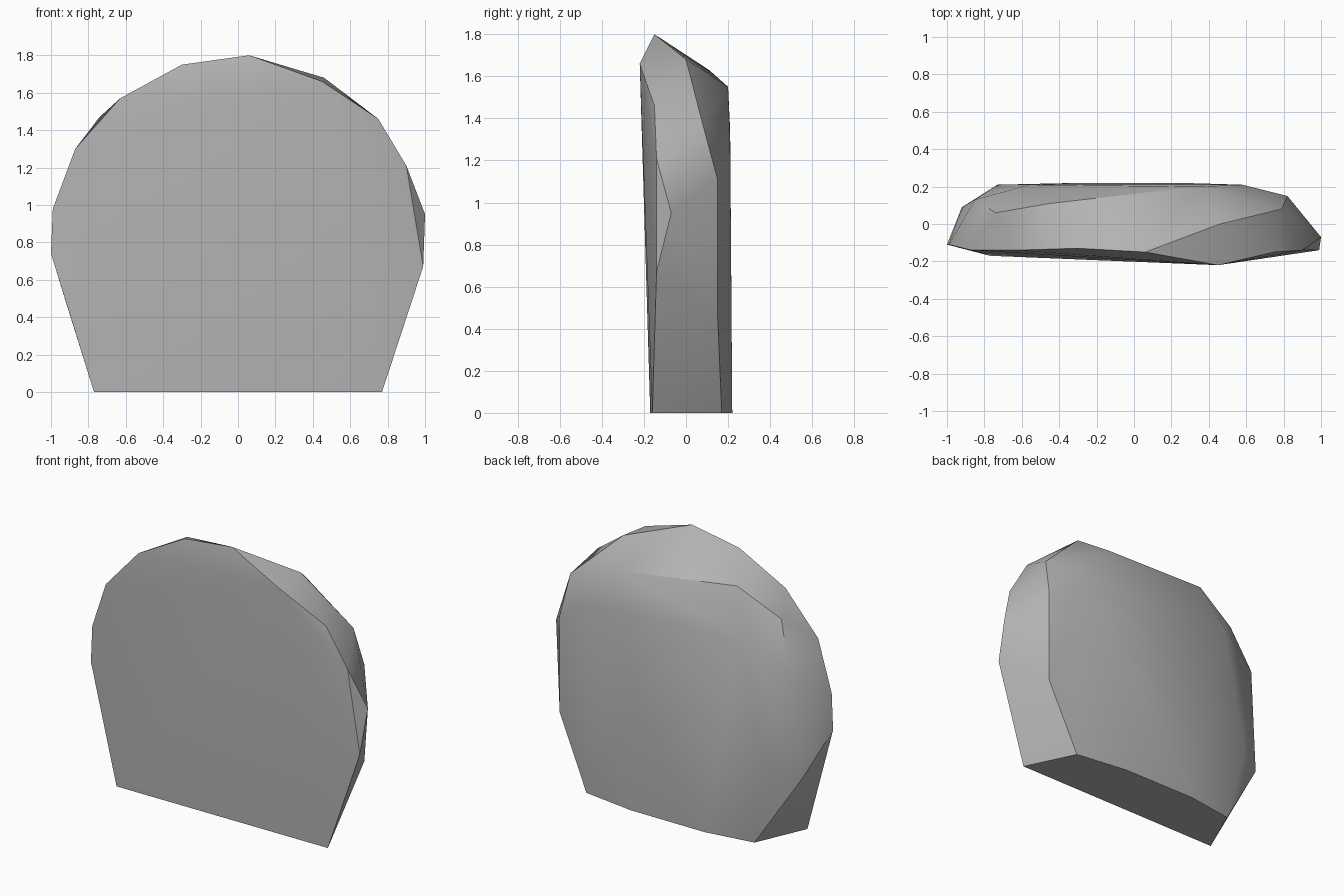
import bpy
import bmesh
import math

default_cube = bpy.data.objects.get("Cube")
if default_cube:
    bpy.data.objects.remove(default_cube, do_unlink=True)


def make_material(name, color):
    material = bpy.data.materials.new(name)
    material.use_nodes = True
    material.diffuse_color = color
    shader = material.node_tree.nodes["Principled BSDF"]
    shader.inputs["Base Color"].default_value = color
    shader.inputs["Roughness"].default_value = 0.9
    return material


# Front rim: flat base, then up the left edge, over the top and down the right
front_rim = [
    (-0.77, -0.17, 0), (-1, -0.11, 0.74), (-0.99, -0.11, 0.98),
    (-0.87, -0.14, 1.3), (-0.63, -0.14, 1.57), (-0.3, -0.13, 1.75),
    (0.06, -0.15, 1.8), (0.45, -0.22, 1.66), (0.75, -0.15, 1.46),
    (0.9, -0.14, 1.21), (0.99, -0.14, 0.67), (0.77, -0.16, 0),
]

# Chipped shoulder between the front rim and the back
shoulder = [
    (-0.92, 0.09, 0.48), (-0.85, 0.13, 1.16), (-0.74, 0.06, 1.47),
    (-0.45, 0.11, 1.63), (0.46, 0, 1.68), (0.79, 0.08, 1.37),
    (1, -0.07, 0.95), (0.82, 0.15, 1.11), (0.82, 0.15, 0.47),
]

# Gently bulging back face
back_face = [
    (-0.62, 0.17, 0), (-0.29, 0.22, 0), (0.25, 0.22, 0), (0.61, 0.17, 0),
    (-0.73, 0.21, 0.52), (-0.56, 0.21, 1.34), (0.35, 0.2, 1.55),
    (0.58, 0.21, 1.28),
]

# Wrap the faceted stone around its corner points
bm = bmesh.new()
for corner in front_rim + shoulder + back_face:
    bm.verts.new(corner)
bmesh.ops.convex_hull(bm, input=list(bm.verts))
loose = [vert for vert in bm.verts if not vert.link_faces]
bmesh.ops.delete(bm, geom=loose, context="VERTS")
bmesh.ops.dissolve_limit(bm, angle_limit=math.radians(1),
                         verts=list(bm.verts), edges=list(bm.edges))
bmesh.ops.recalc_face_normals(bm, faces=list(bm.faces))

mesh = bpy.data.meshes.new("stone_slab")
bm.to_mesh(mesh)
bm.free()
mesh.materials.append(make_material("stone grey", (0.45, 0.45, 0.45, 1)))

stone = bpy.data.objects.new("stone_slab", mesh)
bpy.context.collection.objects.link(stone)

# Soft shading across shallow facets, crisp chipped edges
bpy.ops.object.select_all(action="DESELECT")
stone.select_set(True)
bpy.context.view_layer.objects.active = stone
bpy.ops.object.shade_smooth_by_angle(angle=math.radians(30))
